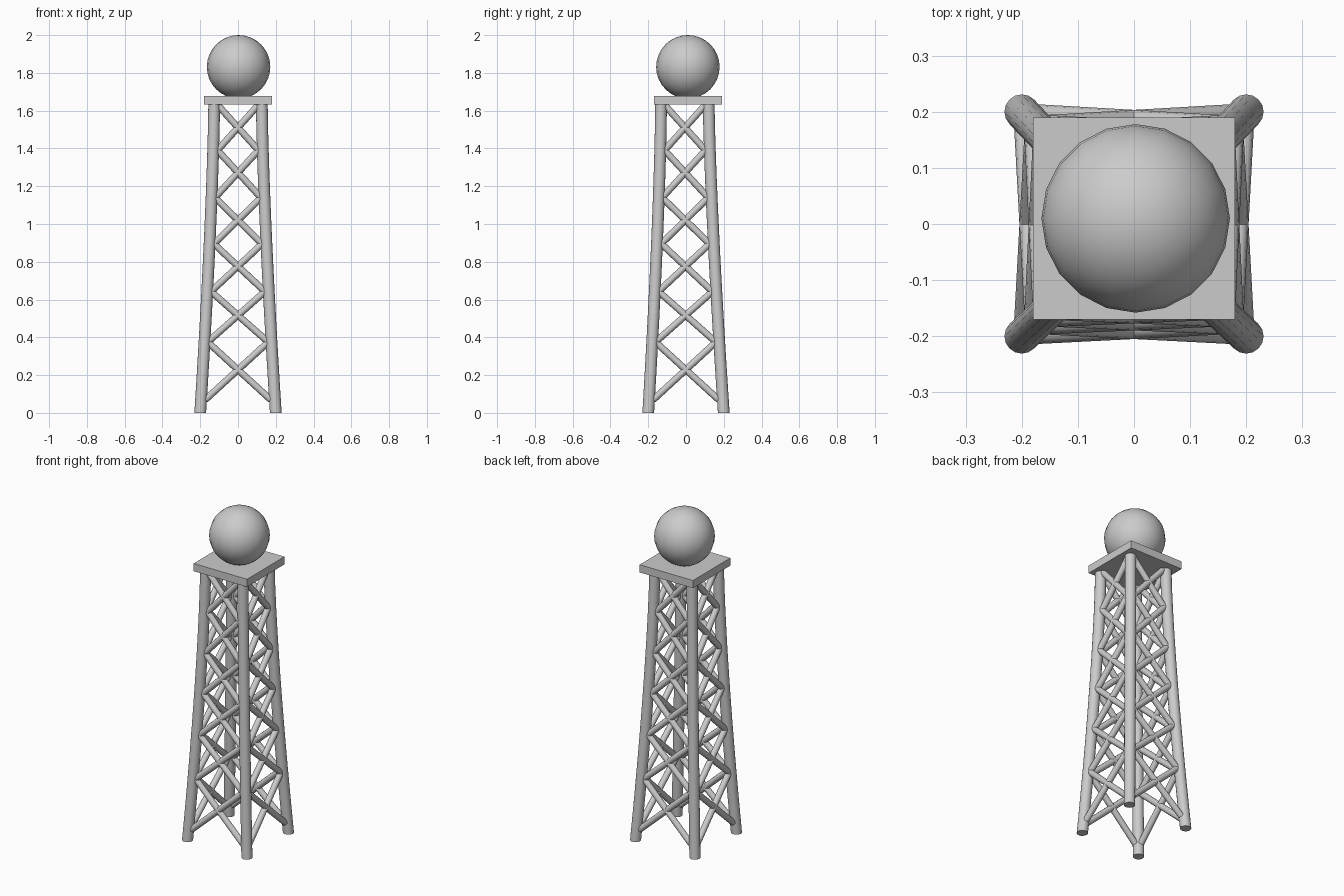
import bpy, bmesh, math
from mathutils import Vector, Matrix

if "Cube" in bpy.data.objects:
    bpy.data.objects.remove(bpy.data.objects["Cube"])

LEG_TOP = 1.64


def half_width(z):
    # tower narrows along a gentle curve
    return 0.126 + 0.074 * (1 - min(z / LEG_TOP, 1)) ** 1.4


def lean(z):
    return -0.006 * z / LEG_TOP


def finish(bm, name, smooth=True):
    bmesh.ops.recalc_face_normals(bm, faces=bm.faces)
    me = bpy.data.meshes.new(name)
    bm.to_mesh(me)
    bm.free()
    ob = bpy.data.objects.new(name, me)
    bpy.context.collection.objects.link(ob)
    if smooth:
        bpy.ops.object.select_all(action='DESELECT')
        ob.select_set(True)
        bpy.context.view_layer.objects.active = ob
        bpy.ops.object.shade_smooth_by_angle(angle=math.radians(40))
    return ob


def leg(name, sx, sy, r=0.031, n=16, steps=12):
    bm = bmesh.new()
    rings = []
    for i in range(steps + 1):
        z = LEG_TOP * i / steps
        cx, cy = sx * half_width(z), sy * half_width(z) + lean(z)
        rings.append([bm.verts.new((cx + r * math.cos(2 * math.pi * k / n),
                                    cy + r * math.sin(2 * math.pi * k / n), z))
                      for k in range(n)])
    for a, b in zip(rings, rings[1:]):
        for k in range(n):
            bm.faces.new((a[k], a[(k + 1) % n], b[(k + 1) % n], b[k]))
    bm.faces.new(rings[0])
    bm.faces.new(rings[-1])
    finish(bm, name)


def add_rod(bm, p, q, r=0.018):
    d = q - p
    m = Matrix.Translation((p + q) / 2) @ d.to_track_quat('Z', 'Y').to_matrix().to_4x4()
    bmesh.ops.create_cone(bm, cap_ends=True, segments=12, radius1=r, radius2=r,
                          depth=d.length, matrix=m)


# Four curved legs
for sx, side in ((-1, "left"), (1, "right")):
    for sy, end in ((-1, "front"), (1, "back")):
        leg(f"{end}_{side}_leg", sx, sy)

# Crossed braces on each side, six panels high
panels = ((.07, .37), (.38, .64), (.645, .895), (.895, 1.135), (1.145, 1.39), (1.39, 1.625))
for f, side in enumerate(("front", "right", "back", "left")):
    turn = Matrix.Rotation(f * math.pi / 2, 3, 'Z')
    bm = bmesh.new()
    for low, high in panels:
        for s in (-1, 1):
            ends = []
            for z, sgn in ((low, -s), (high, s)):
                w = half_width(z)
                ends.append(turn @ Vector((sgn * (w - 0.023), -w, z)) + Vector((0, lean(z), 0)))
            add_rod(bm, *ends)
    finish(bm, f"{side}_braces")

# Square platform
bm = bmesh.new()
bmesh.ops.create_cube(bm, size=1, matrix=Matrix.Translation((0, 0.01, 1.655))
                      @ Matrix.Diagonal((0.36, 0.36, 0.047, 1)))
finish(bm, "platform", smooth=False)

# Tank ball on top
bm = bmesh.new()
bmesh.ops.create_uvsphere(bm, u_segments=20, v_segments=16, radius=0.168,
                          matrix=Matrix.Translation((0.003, 0.01, 1.832)))
finish(bm, "ball_tank")
